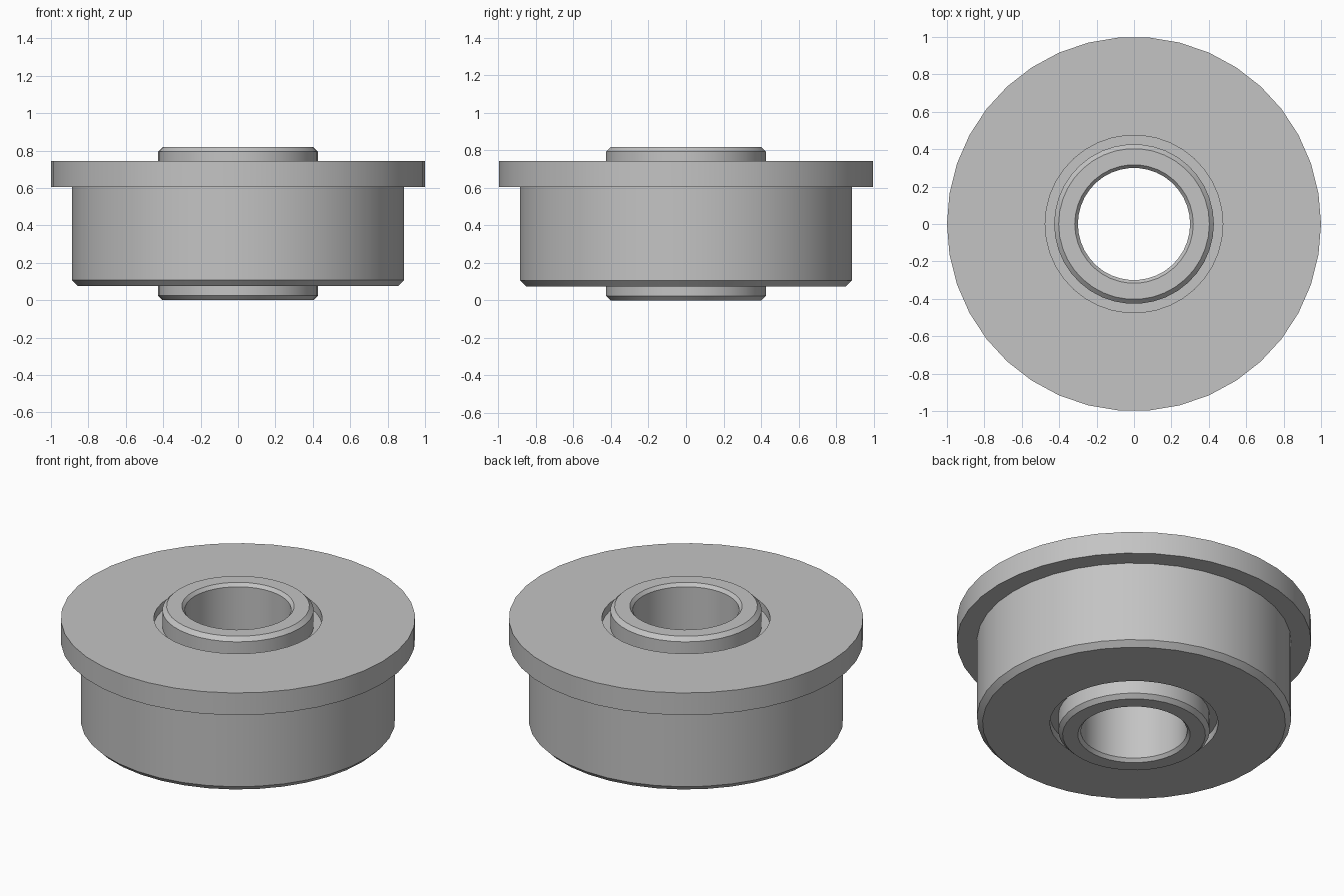
import bpy
import bmesh
from math import tau, radians
from mathutils import Matrix

cube = bpy.data.objects.get("Cube")
if cube:
    bpy.data.objects.remove(cube, do_unlink=True)

SIDES = 38

steel = bpy.data.materials.new("steel grey")
steel.use_nodes = True
GREY = (0.55, 0.55, 0.55, 1)
steel.diffuse_color = GREY
steel.node_tree.nodes["Principled BSDF"].inputs["Base Color"].default_value = GREY


def turned_ring(name, profile):
    """Revolve a closed (radius, height) profile around z."""
    bm = bmesh.new()
    loops = []
    for i in range(SIDES):
        turn = Matrix.Rotation(tau * i / SIDES, 3, "Z")
        loops.append([bm.verts.new(turn @ Matrix.Identity(3).col[0] * r
                                   + Matrix.Identity(3).col[2] * z)
                      for r, z in profile])
    n = len(profile)
    for i, a in enumerate(loops):
        b = loops[(i + 1) % SIDES]
        for j in range(n):
            k = (j + 1) % n
            bm.faces.new((a[j], b[j], b[k], a[k]))
    bmesh.ops.recalc_face_normals(bm, faces=bm.faces)
    mesh = bpy.data.meshes.new(name)
    bm.to_mesh(mesh)
    bm.free()
    mesh.materials.append(steel)
    obj = bpy.data.objects.new(name, mesh)
    bpy.context.collection.objects.link(obj)
    bpy.ops.object.select_all(action="DESELECT")
    obj.select_set(True)
    bpy.context.view_layer.objects.active = obj
    bpy.ops.object.shade_smooth_by_angle(angle=radians(30))
    return obj


# Outer ring with a wide flange on top and a chamfered lower rim
turned_ring("flanged_outer_ring", [
    (0.475, 0.075), (0.855, 0.075), (0.887, 0.107), (0.887, 0.605),
    (1.0, 0.605), (1.0, 0.743), (0.475, 0.743)])

# Inner ring, chamfered at the rims and at both bore mouths
turned_ring("inner_ring", [
    (0.30, 0.02), (0.317, 0), (0.403, 0), (0.427, 0.024),
    (0.427, 0.794), (0.403, 0.818), (0.317, 0.818), (0.30, 0.798)])

# Recessed seal closing the gap between the rings
turned_ring("seal", [(0.42, 0.125), (0.48, 0.125), (0.48, 0.693), (0.42, 0.693)])
